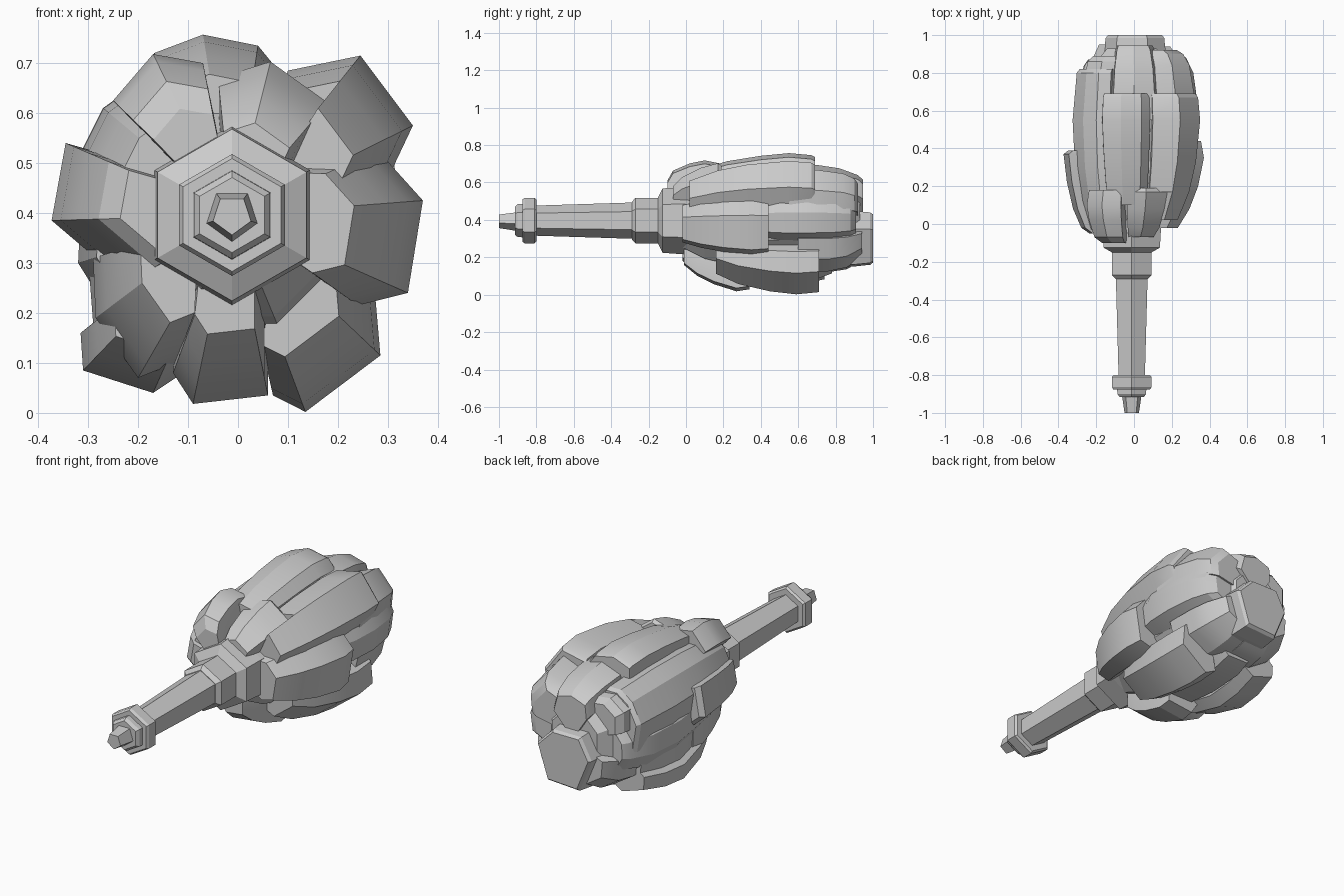
import bpy, bmesh, math

AX, AZ = -0.012, 0.396         # long axis of the club runs along y here


def loft(name, sections):
    """Skin a list of equal-length point rings and cap both ends."""
    bm = bmesh.new()
    rings = [[bm.verts.new(p) for p in ring] for ring in sections]
    n = len(rings[0])
    for a, b in zip(rings, rings[1:]):
        for i in range(n):
            j = (i + 1) % n
            bm.faces.new((a[i], a[j], b[j], b[i]))
    bm.faces.new(rings[0])
    bm.faces.new(rings[-1])
    bmesh.ops.recalc_face_normals(bm, faces=bm.faces)
    me = bpy.data.meshes.new(name)
    bm.to_mesh(me)
    bm.free()
    ob = bpy.data.objects.new(name, me)
    bpy.context.collection.objects.link(ob)
    return ob


def turned(name, sides, profile, start=90):
    """Faceted turned part: profile is (y, radius)."""
    def ring(y, r):
        return [(AX + r * math.cos(math.radians(start + 360 * i / sides)), y,
                 AZ + r * math.sin(math.radians(start + 360 * i / sides)))
                for i in range(sides)]
    return loft(name, [ring(y, r) for y, r in profile])


def rock(name, outline, stations):
    """Wedge of stone: outer outline (x, z), scaled about the axis at each (y, s)."""
    pts = outline + [(AX, AZ)]
    ob = loft(name, [[(AX + (x - AX) * s, y, AZ + (z - AZ) * s) for x, z in pts]
                     for y, s in stations])
    bpy.ops.object.select_all(action='DESELECT')
    ob.select_set(True)
    bpy.context.view_layer.objects.active = ob
    bpy.ops.object.shade_smooth_by_angle(angle=math.radians(25))
    return ob


# handle
turned("pommel_tip", 5, [(-1.0, 0.04), (-0.91, 0.054), (-0.88, 0.054)], -90)
turned("pommel_cap", 6, [(-0.915, 0.075), (-0.90, 0.088), (-0.85, 0.09)])
turned("pommel_ring", 6, [(-0.875, 0.113), (-0.862, 0.122), (-0.81, 0.122), (-0.80, 0.112)])
turned("shaft", 6, [(-0.82, 0.08), (-0.25, 0.098)])
turned("neck_collar", 6, [(-0.29, 0.10), (-0.27, 0.122), (-0.13, 0.122), (-0.10, 0.118)])
turned("head_collar", 6, [(-0.15, 0.122), (-0.125, 0.172), (-0.01, 0.18), (0.05, 0.18)])

# hidden core between the stones
turned("stone_core", 8, [(-0.03, 0.15), (0.1, 0.22), (0.3, 0.27), (0.65, 0.27),
                         (0.82, 0.24), (0.93, 0.14)], 22.5)

# front ring of stones
rock("front_stone_upper_left",
     [(-0.13, 0.50), (-0.25, 0.625), (-0.17, 0.718), (-0.07, 0.70), (-0.045, 0.58)],
     [(-0.10, 0.66), (-0.07, 0.83), (0.02, 0.95), (0.10, 1.0), (0.18, 0.95)])
rock("front_stone_upper_right",
     [(-0.04, 0.58), (-0.04, 0.67), (0.065, 0.703), (0.18, 0.62), (0.13, 0.51)],
     [(-0.07, 0.60), (-0.02, 0.76), (0.08, 0.92), (0.17, 1.0), (0.19, 0.96)])
rock("front_stone_left",
     [(-0.17, 0.49), (-0.345, 0.54), (-0.373, 0.385), (-0.22, 0.255), (-0.14, 0.30)],
     [(-0.05, 0.62), (-0.02, 0.74), (0.08, 0.86), (0.22, 0.95), (0.37, 1.0), (0.39, 0.93)])
rock("front_stone_right",
     [(0.15, 0.53), (0.28, 0.525), (0.37, 0.425), (0.34, 0.24), (0.24, 0.215), (0.13, 0.29)],
     [(-0.02, 0.64), (0.08, 0.80), (0.20, 0.92), (0.35, 1.0), (0.44, 0.96)])
rock("front_stone_bottom",
     [(-0.115, 0.22), (-0.13, 0.08), (-0.09, 0.018), (0.06, 0.035), (0.06, 0.21)],
     [(-0.01, 0.63), (0.06, 0.78), (0.15, 0.90), (0.27, 1.0), (0.34, 0.97)])
rock("front_stone_lower_left",
     [(-0.29, 0.31), (-0.285, 0.19), (-0.20, 0.07), (-0.125, 0.10), (-0.12, 0.22)],
     [(-0.02, 0.66), (0.05, 0.80), (0.16, 0.92), (0.26, 1.0), (0.34, 0.97)])

# long middle stones
rock("long_stone_top",
     [(-0.17, 0.57), (-0.168, 0.72), (-0.07, 0.757), (0.04, 0.735), (0.085, 0.68), (0.07, 0.56)],
     [(0.10, 0.78), (0.22, 0.88), (0.40, 0.96), (0.55, 1.0), (0.67, 0.97), (0.69, 0.94)])
rock("long_stone_upper_left",
     [(-0.13, 0.66), (-0.20, 0.66), (-0.27, 0.61), (-0.325, 0.50), (-0.30, 0.34)],
     [(-0.03, 0.72), (0.12, 0.87), (0.30, 0.96), (0.55, 1.0), (0.80, 0.93), (0.82, 0.88)])
upper_right = [(0.02, 0.67), (0.17, 0.84), (0.33, 0.94), (0.55, 1.0), (0.67, 0.97), (0.69, 0.93)]
rock("long_stone_upper_right",
     [(0.17, 0.60), (0.245, 0.715), (0.35, 0.575), (0.305, 0.48)], upper_right)
rock("long_stone_upper_right_shoulder",
     [(0.08, 0.60), (0.10, 0.685), (0.245, 0.715), (0.25, 0.60)], upper_right[1:])
rock("long_stone_right",
     [(0.22, 0.55), (0.30, 0.52), (0.335, 0.44), (0.32, 0.33), (0.24, 0.29)],
     [(0.30, 0.82), (0.50, 0.98), (0.65, 1.0), (0.80, 0.94), (0.88, 0.83), (0.91, 0.70)])
rock("long_stone_lower_right",
     [(0.09, 0.14), (0.07, 0.035), (0.135, 0.002), (0.285, 0.115), (0.275, 0.23)],
     [(0.16, 0.72), (0.28, 0.86), (0.45, 0.96), (0.59, 1.0), (0.71, 0.97)])
rock("long_stone_lower_left",
     [(-0.30, 0.31), (-0.29, 0.18), (-0.315, 0.16), (-0.31, 0.085), (-0.17, 0.04), (-0.11, 0.08)],
     [(0.18, 0.78), (0.28, 0.90), (0.46, 1.0), (0.60, 0.97), (0.74, 0.88)])
rock("long_stone_left",
     [(-0.27, 0.46), (-0.315, 0.40), (-0.32, 0.30), (-0.27, 0.22)],
     [(0.20, 0.88), (0.50, 1.0), (0.70, 0.96), (0.84, 0.82), (0.87, 0.75)])
rock("long_stone_bottom",
     [(-0.13, 0.14), (-0.09, 0.075), (0.05, 0.075), (0.12, 0.14)],
     [(0.30, 0.95), (0.50, 1.0), (0.70, 0.97), (0.78, 0.88)])

# back ring of stones
rock("back_stone_top",
     [(-0.12, 0.56), (-0.11, 0.66), (0.0, 0.70), (0.11, 0.67), (0.14, 0.56)],
     [(0.55, 1.0), (0.70, 0.98), (0.82, 0.92), (0.92, 0.80), (0.945, 0.72)])
rock("back_stone_upper_right",
     [(0.12, 0.63), (0.22, 0.67), (0.32, 0.56), (0.31, 0.46)],
     [(0.55, 1.0), (0.70, 0.99), (0.84, 0.92), (0.90, 0.82), (0.92, 0.72)])
rock("back_stone_upper_left",
     [(-0.26, 0.46), (-0.26, 0.57), (-0.18, 0.63), (-0.10, 0.62)],
     [(0.60, 1.0), (0.78, 1.0), (0.86, 0.94), (0.89, 0.82)])
rock("back_stone_lower_right",
     [(0.02, 0.13), (0.12, 0.125), (0.24, 0.19), (0.27, 0.30)],
     [(0.60, 1.0), (0.76, 1.0), (0.86, 0.92), (0.94, 0.72)])
rock("back_stone_lower_left",
     [(-0.24, 0.30), (-0.23, 0.19), (-0.12, 0.12), (0.03, 0.13)],
     [(0.60, 1.0), (0.76, 1.0), (0.86, 0.94), (0.95, 0.76)])

# hexagonal stone closing the back end
end_ring = [(-0.15, 0.33), (-0.09, 0.44), (0.07, 0.44), (0.16, 0.35), (0.10, 0.17), (-0.08, 0.16)]
loft("back_end_stone",
     [[(0.01 + (x - 0.01) * s, y, 0.31 + (z - 0.31) * s) for x, z in end_ring]
      for y, s in [(0.80, 1.08), (0.90, 1.06), (0.985, 1.0), (1.0, 0.92)]])
